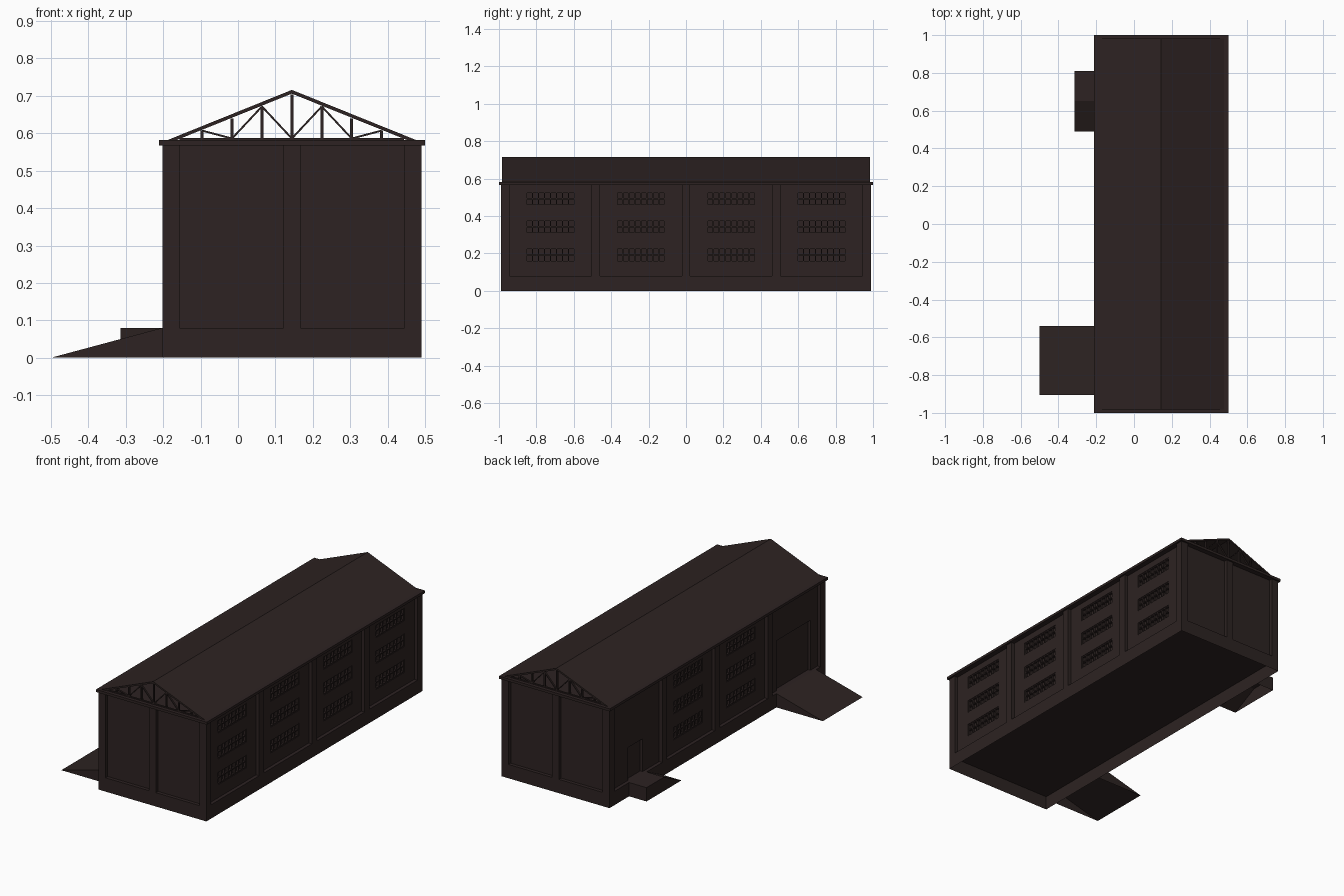
import bpy, bmesh, math
from mathutils import Vector

if "Cube" in bpy.data.objects:
    bpy.data.objects.remove(bpy.data.objects["Cube"])

mat = bpy.data.materials.new("dark brown")
mat.diffuse_color = (0.026, 0.0165, 0.0157, 1)
mat.use_nodes = True
mat.node_tree.nodes["Principled BSDF"].inputs["Base Color"].default_value = mat.diffuse_color

XC, HW, HL = 0.144, 0.346, 0.99      # wall centre x, half width, half length
BASE, TOP = 0.08, 0.567              # plinth top, wall top
REC, DEEP = 0.02, 0.035              # panel recess, pane recess
BAYS = [-0.725, -0.242, 0.242, 0.725]
BAY_H, PIL = 0.2195, 0.045
WIN_H, WIN_Z, WIN_T = 0.131, (0.155, 0.305, 0.455), 0.075


def finish(bm, name):
    bmesh.ops.recalc_face_normals(bm, faces=bm.faces[:])
    me = bpy.data.meshes.new(name)
    bm.to_mesh(me)
    bm.free()
    me.materials.append(mat)
    ob = bpy.data.objects.new(name, me)
    bpy.context.collection.objects.link(ob)
    return ob


def prism(bm, pts, a, b, axis='Y'):
    """Extrude a profile: (x,z) points along y, or (y,z) points along x."""
    def at(p, t):
        return (p[0], t, p[1]) if axis == 'Y' else (t, p[0], p[1])
    v0 = [bm.verts.new(at(p, a)) for p in pts]
    v1 = [bm.verts.new(at(p, b)) for p in pts]
    n = len(pts)
    faces = [bm.faces.new(v0), bm.faces.new(v1)]
    for i in range(n):
        j = (i + 1) % n
        faces.append(bm.faces.new((v0[i], v0[j], v1[j], v1[i])))
    return faces


def box(bm, x0, x1, y0, y1, z0, z1):
    x0, x1 = min(x0, x1), max(x0, x1)
    return prism(bm, [(x0, z0), (x1, z0), (x1, z1), (x0, z1)], y0, y1)


def open_bottom(bm):
    low = [f for f in bm.faces if all(v.co.z < 0.001 for v in f.verts)]
    bmesh.ops.delete(bm, geom=low, context='FACES')


def side_x(s, d):
    return XC + s * (HW - d)


# hollow plinth with the floor as its top
bm = bmesh.new()
box(bm, XC - HW, XC + HW, -HL, HL, 0, BASE)
open_bottom(bm)
finish(bm, "plinth")

# inner core: its sides show as window panes and doors
bm = bmesh.new()
f = box(bm, XC - HW + DEEP, XC + HW - DEEP, -HL + DEEP, HL - DEEP, BASE, TOP)
bmesh.ops.delete(bm, geom=[f[2]], context='FACES_ONLY')
finish(bm, "inner_core")

# pilasters on the long sides and the gable ends
bm = bmesh.new()
for s in (-1, 1):
    for y in (-0.4835, 0, 0.4835):
        box(bm, side_x(s, 0), side_x(s, DEEP), y - PIL / 2, y + PIL / 2, BASE, TOP)
    for t in (-1, 1):
        y0, y1 = sorted((t * HL, t * (HL - PIL)))
        box(bm, side_x(s, 0), side_x(s, PIL), y0, y1, BASE, TOP)
    y0, y1 = sorted((s * HL, s * (HL - DEEP)))
    box(bm, XC - PIL / 2, XC + PIL / 2, y0, y1, BASE, TOP)
finish(bm, "pilasters")

# flat recessed panels on the gable ends
bm = bmesh.new()
for s in (-1, 1):
    y0, y1 = sorted((s * (HL - REC), s * (HL - DEEP)))
    for t in (-1, 1):
        xa, xb = sorted((XC + t * PIL / 2, XC + t * (HW - PIL)))
        box(bm, xa, xb, y0, y1, BASE, TOP)
finish(bm, "gable_panels")


def panel(bm, s, yc, half, openings):
    """Recessed wall panel around a column of openings (z0, z1)."""
    a, b = side_x(s, REC), side_x(s, DEEP)
    box(bm, a, b, yc - BAY_H, yc - half, BASE, TOP)
    box(bm, a, b, yc + half, yc + BAY_H, BASE, TOP)
    z = BASE
    for z0, z1 in openings:
        if z0 > z:
            box(bm, a, b, yc - half, yc + half, z, z0)
        z = z1
    box(bm, a, b, yc - half, yc + half, z, TOP)


# long side panels with window and door openings, and window bars
walls, bars = bmesh.new(), bmesh.new()
for s in (-1, 1):
    for i, yc in enumerate(BAYS):
        if s < 0 and i == 0:
            panel(walls, s, yc, 0.155, [(BASE, 0.37)])
        elif s < 0 and i == 3:
            panel(walls, s, yc, 0.067, [(BASE, 0.27)])
        else:
            panel(walls, s, yc, WIN_H, [(z, z + WIN_T) for z in WIN_Z])
            a, b = side_x(s, REC + 0.003), side_x(s, DEEP)
            for z in WIN_Z:
                for k in range(9):
                    y = yc - WIN_H + 0.003 + k * (2 * WIN_H - 0.006) / 8
                    box(bars, a, b, y - 0.003, y + 0.003, z, z + WIN_T)
                for k in range(3):
                    zz = z + 0.003 + k * (WIN_T - 0.006) / 2
                    box(bars, a, b, yc - WIN_H, yc + WIN_H, zz - 0.003, zz + 0.003)
finish(walls, "side_panels")
finish(bars, "window_bars")

# eave slab
bm = bmesh.new()
box(bm, -0.211, 0.5, -1, 1, TOP, 0.582)
finish(bm, "eave_slab")

# thin gable roof
RIDGE, EAVE, SPAN, TH = 0.716, 0.582, 0.332, 0.01
bm = bmesh.new()
prism(bm, [(XC - SPAN, EAVE), (XC, RIDGE), (XC + SPAN, EAVE),
           (XC + SPAN - 0.024, EAVE), (XC, RIDGE - TH), (XC - SPAN + 0.024, EAVE)],
      -0.983, 0.983)
finish(bm, "roof")


def strut(bm, p, q, w, y):
    p, q = Vector(p), Vector(q)
    d = (q - p).normalized()
    n = Vector((-d.y, d.x)) * w / 2
    prism(bm, [p + n, q + n, q - n, p - n], y - 0.005, y + 0.005)


# roof trusses: tie beam, posts and diagonals
bm = bmesh.new()
LOW = 0.586
STEP = 0.08


def rafter(k):
    return RIDGE - TH - 0.002 - k * STEP * (RIDGE - EAVE) / SPAN


for y in (-0.975, -0.4875, 0, 0.4875, 0.975):
    strut(bm, (XC - 0.3, 0.584), (XC + 0.3, 0.584), 0.006, y)
    strut(bm, (XC, 0.58), (XC, rafter(0)), 0.008, y)
    for s in (-1, 1):
        def at(k, up):
            return (XC + s * k * STEP, rafter(k) if up else LOW)
        for k in (1, 2, 3):
            strut(bm, at(k, False), at(k, True), 0.008, y)
        for a, b in ((0, 1), (2, 1), (2, 3)):
            strut(bm, at(a, False), at(b, True), 0.005, y)
finish(bm, "roof_trusses")

# vehicle ramp, hollow below
bm = bmesh.new()
prism(bm, [(-0.5, 0), (XC - HW, 0), (XC - HW, BASE)], -0.905, -0.54)
open_bottom(bm)
finish(bm, "vehicle_ramp")

# small door landing with a side ramp, hollow below
bm = bmesh.new()
prism(bm, [(0.49, 0), (0.81, 0), (0.81, BASE), (0.65, BASE)], -0.314, XC - HW, 'X')
open_bottom(bm)
finish(bm, "door_landing")
